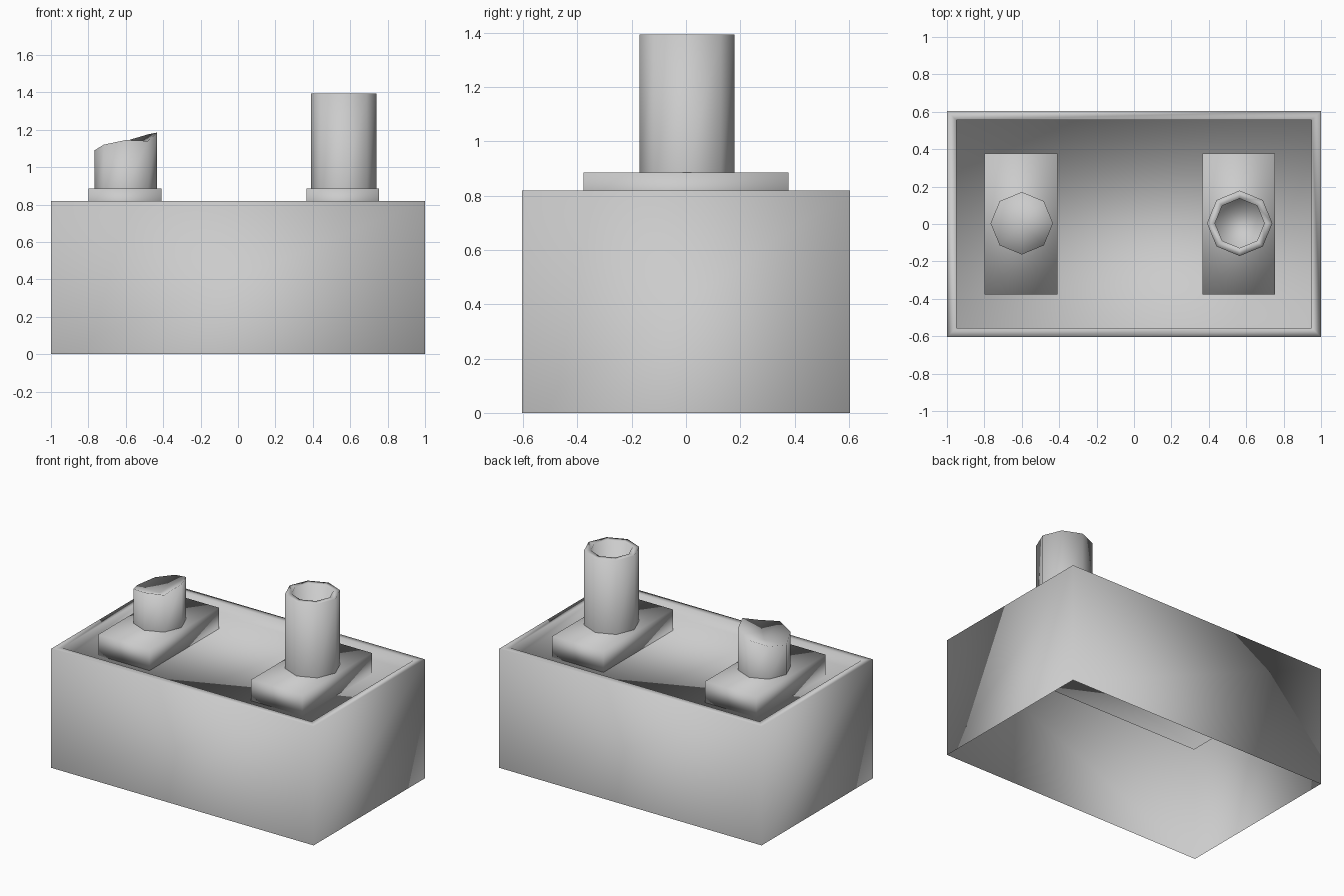
import bpy, bmesh
from math import cos, sin, tau

cube = bpy.data.objects.get("Cube")
if cube:
    bpy.data.objects.remove(cube, do_unlink=True)

grey = bpy.data.materials.new("plain_grey")
grey.use_nodes = True
colour = (0.6, 0.6, 0.6, 1)
grey.diffuse_color = colour
grey.node_tree.nodes["Principled BSDF"].inputs["Base Color"].default_value = colour


def rect(hx, hy, z, cx=0):
    return [(cx - hx, -hy, z), (cx + hx, -hy, z), (cx + hx, hy, z), (cx - hx, hy, z)]


def octagon(cx, cy, r, heights):
    return [(cx + r * cos(i * tau / 8), cy + r * sin(i * tau / 8), z)
            for i, z in enumerate(heights)]


def loft(name, rings, cap_start=False, cap_end=True, apex=None):
    """Skin a stack of rings, then close the ends with a face or a fan."""
    bm = bmesh.new()
    loops = [[bm.verts.new(p) for p in ring] for ring in rings]
    n = len(loops[0])
    for a, b in zip(loops, loops[1:]):
        for i in range(n):
            j = (i + 1) % n
            bm.faces.new((a[i], a[j], b[j], b[i]))
    if cap_start:
        bm.faces.new(loops[0][::-1])
    if apex:
        tip = bm.verts.new(apex)
        for i in range(n):
            bm.faces.new((loops[-1][i], loops[-1][(i + 1) % n], tip))
    elif cap_end:
        bm.faces.new(loops[-1])
    for f in bm.faces:
        f.smooth = True
    mesh = bpy.data.meshes.new(name)
    bm.to_mesh(mesh)
    bm.free()
    mesh.materials.append(grey)
    obj = bpy.data.objects.new(name, mesh)
    bpy.context.collection.objects.link(obj)
    return obj


FLOOR, RIM, PLATE_TOP = 0.74, 0.82, 0.885

# Building shell, open underneath, with a parapet around a sunken roof
loft("building_shell", [rect(1, 0.605, 0), rect(1, 0.605, RIM),
                        rect(0.95, 0.555, RIM), rect(0.95, 0.555, FLOOR)])

# Chimney base slabs
for name, x in (("tall_chimney_base", 0.56), ("broken_chimney_base", -0.605)):
    loft(name, [rect(0.195, 0.378, FLOOR, x), rect(0.195, 0.378, PLATE_TOP, x)],
         cap_start=True)

# Tall hollow chimney
loft("tall_chimney", [octagon(0.565, 0.004, r, [z] * 8) for r, z in
                      ((0.175, 0.88), (0.175, 1.395), (0.132, 1.395), (0.132, 1.1))])

# Broken chimney with a slanted, dished top
break_heights = [1.185, 1.175, 1.14, 1.11, 1.09, 1.12, 1.145, 1.14]
loft("broken_chimney", [octagon(-0.6, 0.004, 0.167, [0.88] * 8),
                        octagon(-0.6, 0.004, 0.167, break_heights)],
     apex=(-0.6, 0.004, 1.08))
